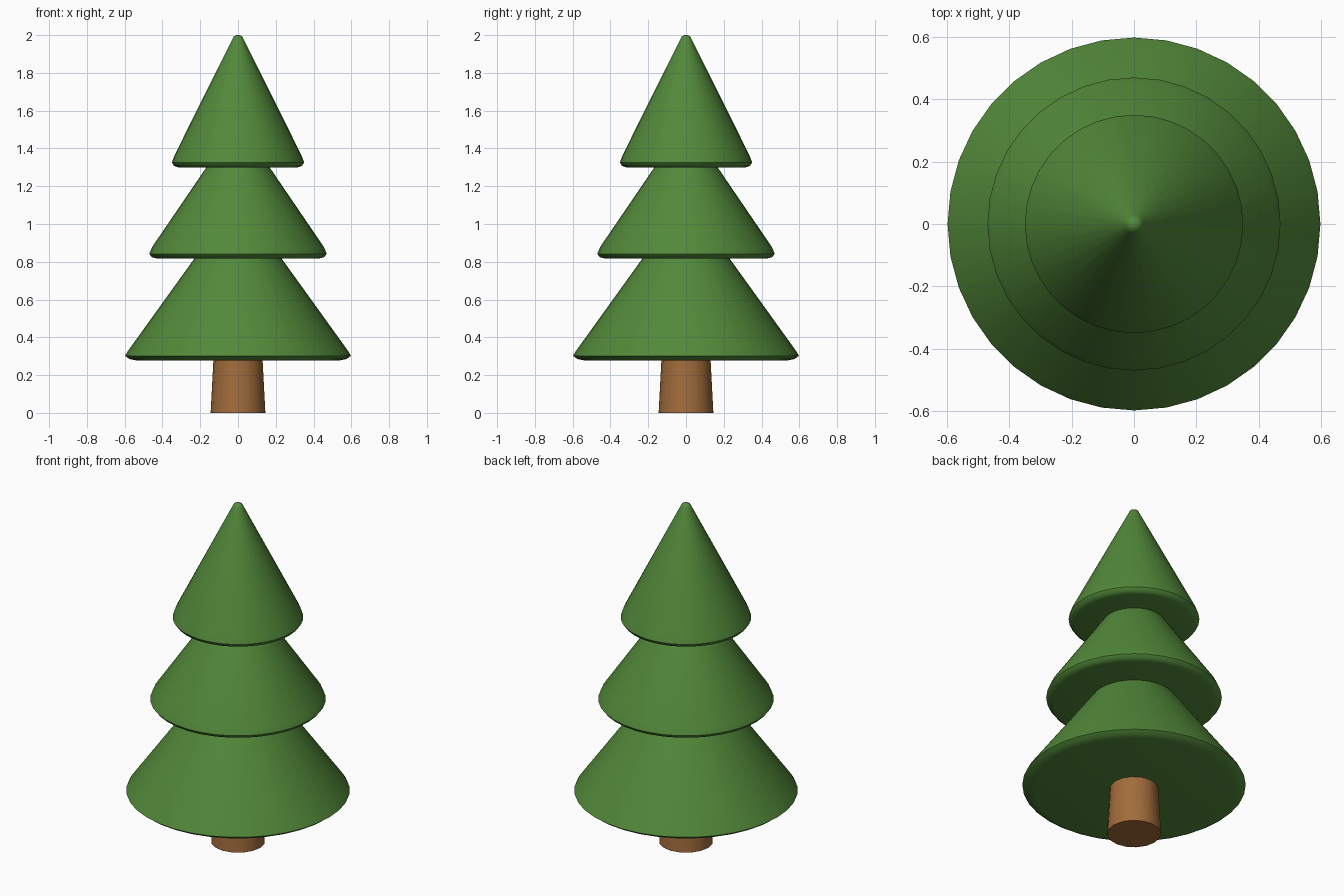
import bpy, bmesh, math

if "Cube" in bpy.data.objects:
    bpy.data.objects.remove(bpy.data.objects["Cube"])


def material(name, rgb):
    m = bpy.data.materials.new(name)
    m.diffuse_color = (*rgb, 1)
    m.use_nodes = True
    m.node_tree.nodes["Principled BSDF"].inputs["Base Color"].default_value = m.diffuse_color
    return m


def lathe(name, profile, sides, mat):
    """Closed solid of revolution around z, profile listed bottom to top."""
    bm = bmesh.new()
    rings = [[bm.verts.new((r * math.cos(2 * math.pi * i / sides),
                            r * math.sin(2 * math.pi * i / sides), z))
              for i in range(sides)] for r, z in profile]
    for a, b in zip(rings, rings[1:]):
        for i in range(sides):
            j = (i + 1) % sides
            bm.faces.new((a[i], a[j], b[j], b[i]))
    bm.faces.new(rings[0][::-1])
    bm.faces.new(rings[-1])
    me = bpy.data.meshes.new(name)
    bm.to_mesh(me)
    bm.free()
    me.materials.append(mat)
    ob = bpy.data.objects.new(name, me)
    bpy.context.collection.objects.link(ob)
    bpy.ops.object.select_all(action='DESELECT')
    ob.select_set(True)
    bpy.context.view_layer.objects.active = ob
    bpy.ops.object.shade_smooth_by_angle(angle=math.radians(50))
    return ob


green = material("pine green", (0.085, 0.25, 0.042))
brown = material("bark brown", (0.36, 0.15, 0.045))

# Tapered trunk
lathe("trunk", [(0.145, 0), (0.128, 0.32)], 16, brown)

# Foliage tiers with bevelled rims
lathe("lower_foliage", [(0.54, 0.278), (0.575, 0.285), (0.598, 0.302),
                        (0.585, 0.325), (0.20, 0.86)], 36, green)
lathe("middle_foliage", [(0.43, 0.818), (0.456, 0.824), (0.47, 0.842),
                         (0.455, 0.878), (0.14, 1.34)], 36, green)
lathe("upper_foliage", [(0.315, 1.30), (0.338, 1.307), (0.35, 1.325),
                        (0.337, 1.362), (0.031, 1.976), (0.022, 1.993), (0.008, 2.0)],
      36, green)
